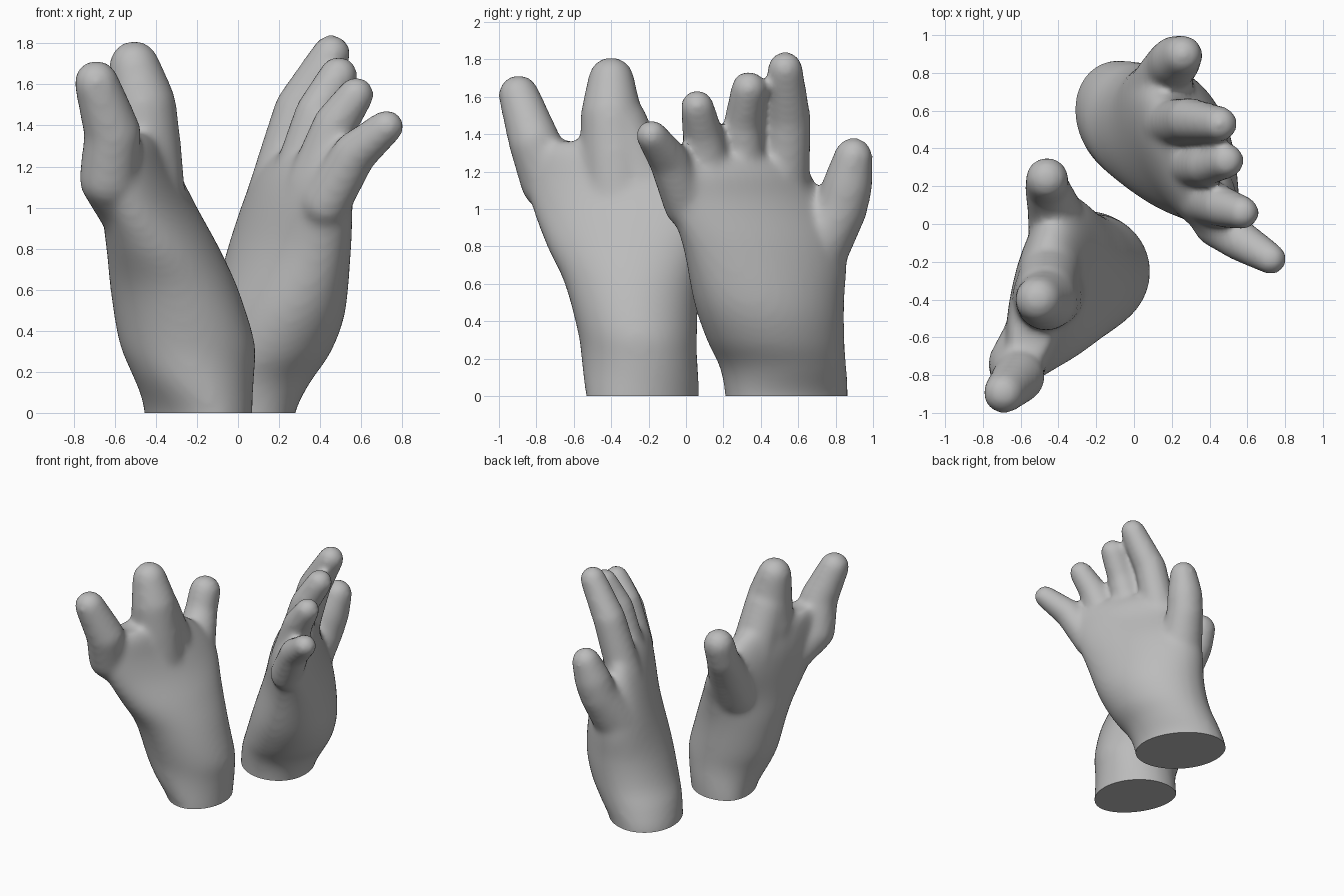
import bpy, bmesh, math

cube = bpy.data.objects.get("Cube")
if cube:
    bpy.data.objects.remove(cube, do_unlink=True)

clay = bpy.data.materials.new("grey clay")
clay.use_nodes = True
clay.diffuse_color = (0.5, 0.5, 0.5, 1)
clay.node_tree.nodes["Principled BSDF"].inputs["Base Color"].default_value = (0.5, 0.5, 0.5, 1)

SIDES = 40
STEPS = 5


def smooth_sections(keys):
    """Spline between the key sections."""
    result = []
    for k in range(len(keys) - 1):
        a, b, c, d = (keys[min(max(k + o, 0), len(keys) - 1)] for o in (-1, 0, 1, 2))
        for s in range(STEPS):
            t = s / STEPS
            result.append([q + t / 2 * (r - p + t * (2 * p - 5 * q + 4 * r - w
                           + t * (3 * (q - r) + w - p))) for p, q, r, w in zip(a, b, c, d)])
    return result + [keys[-1]]


def add_palm(bm, keys):
    """Loft of sections: z, centre x, centre y, half width, palm depth, back depth, turn."""
    rings = []
    for z, cx, cy, wide, palm, back, turn in smooth_sections(keys):
        a = math.radians(turn)
        ring = []
        for i in range(SIDES):
            t = math.tau * i / SIDES
            u, v = wide * math.cos(t), math.sin(t)
            v *= back if v > 0 else palm
            ring.append(bm.verts.new((cx + u * math.cos(a) - v * math.sin(a),
                                      cy + u * math.sin(a) + v * math.cos(a), z)))
        rings.append(ring)
    for low, high in zip(rings, rings[1:]):
        for i in range(SIDES):
            j = (i + 1) % SIDES
            bm.faces.new((low[i], low[j], high[j], high[i]))
    bm.faces.new(rings[0][::-1])
    bm.faces.new(rings[-1])


def add_finger(bm, joints):
    """Tapered capsules between joints: x, y, z, radius."""
    for pair in zip(joints, joints[1:]):
        part = bmesh.new()
        for x, y, z, r in pair:
            ball = bmesh.ops.create_icosphere(part, subdivisions=3, radius=r)["verts"]
            bmesh.ops.translate(part, verts=ball, vec=(x, y, z))
        bmesh.ops.delete(part, geom=part.edges[:], context="EDGES_FACES")
        bmesh.ops.convex_hull(part, input=part.verts[:])
        loose = [v for v in part.verts if not v.link_faces]
        bmesh.ops.delete(part, geom=loose, context="VERTS")
        bmesh.ops.recalc_face_normals(part, faces=part.faces[:])
        mesh = bpy.data.meshes.new("capsule")
        part.to_mesh(mesh)
        part.free()
        bm.from_mesh(mesh)
        bpy.data.meshes.remove(mesh)


def make_hand(name, sections, fingers):
    bm = bmesh.new()
    add_palm(bm, sections)
    for joints in fingers:
        add_finger(bm, joints)
    mesh = bpy.data.meshes.new(name)
    bm.to_mesh(mesh)
    bm.free()
    hand = bpy.data.objects.new(name, mesh)
    bpy.context.collection.objects.link(hand)

    # Fuse the parts into one skin and soften the joins
    fuse = hand.modifiers.new("fuse", "REMESH")
    fuse.mode = "VOXEL"
    fuse.voxel_size = 0.02
    soften = hand.modifiers.new("soften", "SMOOTH")
    soften.factor = 0.5
    soften.iterations = 18
    bpy.context.view_layer.update()
    graph = bpy.context.evaluated_depsgraph_get()
    skin = bpy.data.meshes.new_from_object(hand.evaluated_get(graph))
    hand.modifiers.clear()

    # Cut the wrist flat on the ground
    bm = bmesh.new()
    bm.from_mesh(skin)
    cut = bmesh.ops.bisect_plane(bm, geom=bm.verts[:] + bm.edges[:] + bm.faces[:],
                                 plane_co=(0, 0, 0), plane_no=(0, 0, 1), clear_inner=True)
    rim = [e for e in cut["geom_cut"] if isinstance(e, bmesh.types.BMEdge)]
    bmesh.ops.contextual_create(bm, geom=rim)
    bmesh.ops.recalc_face_normals(bm, faces=bm.faces[:])
    bm.to_mesh(skin)
    bm.free()
    hand.data = skin
    skin.materials.clear()
    skin.materials.append(clay)
    bpy.ops.object.select_all(action="DESELECT")
    hand.select_set(True)
    bpy.context.view_layer.objects.active = hand
    bpy.ops.object.shade_smooth_by_angle(angle=math.radians(50))


# Front hand: heavy wrist, three spread fingers
make_hand("front_hand", [
    (-0.15, -0.22, -0.24, 0.32, 0.27, 0.19, 120),
    (0.0, -0.22, -0.24, 0.32, 0.28, 0.20, 120),
    (0.2, -0.23, -0.25, 0.31, 0.31, 0.29, 104),
    (0.35, -0.25, -0.26, 0.32, 0.33, 0.33, 90),
    (0.6, -0.30, -0.29, 0.36, 0.30, 0.32, 80),
    (0.8, -0.37, -0.32, 0.43, 0.27, 0.26, 77),
    (1.0, -0.45, -0.33, 0.50, 0.23, 0.19, 77),
    (1.15, -0.49, -0.38, 0.48, 0.19, 0.16, 77),
    (1.30, -0.52, -0.46, 0.38, 0.15, 0.13, 78),
    (1.36, -0.53, -0.50, 0.27, 0.11, 0.10, 78),
], [
    [(-0.55, -0.58, 1.0, 0.14), (-0.63, -0.74, 1.14, 0.145),
     (-0.61, -0.81, 1.36, 0.14), (-0.69, -0.895, 1.61, 0.11)],
    [(-0.44, -0.36, 1.0, 0.19), (-0.46, -0.38, 1.30, 0.185),
     (-0.465, -0.40, 1.50, 0.165), (-0.505, -0.40, 1.69, 0.125)],
    [(-0.44, -0.22, 1.1, 0.17), (-0.465, -0.36, 1.45, 0.16)],
    [(-0.39, -0.06, 0.85, 0.17), (-0.42, 0.07, 1.05, 0.145),
     (-0.46, 0.19, 1.22, 0.12), (-0.46, 0.24, 1.36, 0.115)],
])

# Back hand: open palm, four fingers and a thumb
make_hand("back_hand", [
    (-0.15, -0.015, 0.54, 0.345, 0.25, 0.28, 123),
    (0.0, -0.01, 0.54, 0.35, 0.26, 0.28, 123),
    (0.15, 0.04, 0.52, 0.35, 0.30, 0.30, 120),
    (0.3, 0.13, 0.48, 0.38, 0.31, 0.32, 116),
    (0.5, 0.20, 0.445, 0.42, 0.30, 0.31, 115),
    (0.8, 0.26, 0.42, 0.47, 0.23, 0.26, 116),
    (1.05, 0.30, 0.32, 0.46, 0.175, 0.19, 117),
    (1.18, 0.33, 0.28, 0.43, 0.15, 0.15, 117),
    (1.27, 0.35, 0.27, 0.36, 0.10, 0.10, 116),
], [
    [(0.43, 0.0, 1.02, 0.12), (0.565, -0.09, 1.26, 0.11), (0.725, -0.185, 1.395, 0.085)],
    [(0.36, 0.13, 1.10, 0.13), (0.47, 0.09, 1.40, 0.11), (0.575, 0.06, 1.55, 0.09)],
    [(0.28, 0.31, 1.13, 0.12), (0.38, 0.305, 1.46, 0.105), (0.49, 0.335, 1.645, 0.095)],
    [(0.17, 0.53, 1.06, 0.13), (0.295, 0.55, 1.48, 0.12), (0.455, 0.53, 1.75, 0.095)],
    [(0.13, 0.70, 0.78, 0.17), (0.19, 0.83, 1.0, 0.14),
     (0.22, 0.865, 1.13, 0.135), (0.26, 0.895, 1.28, 0.105)],
])
